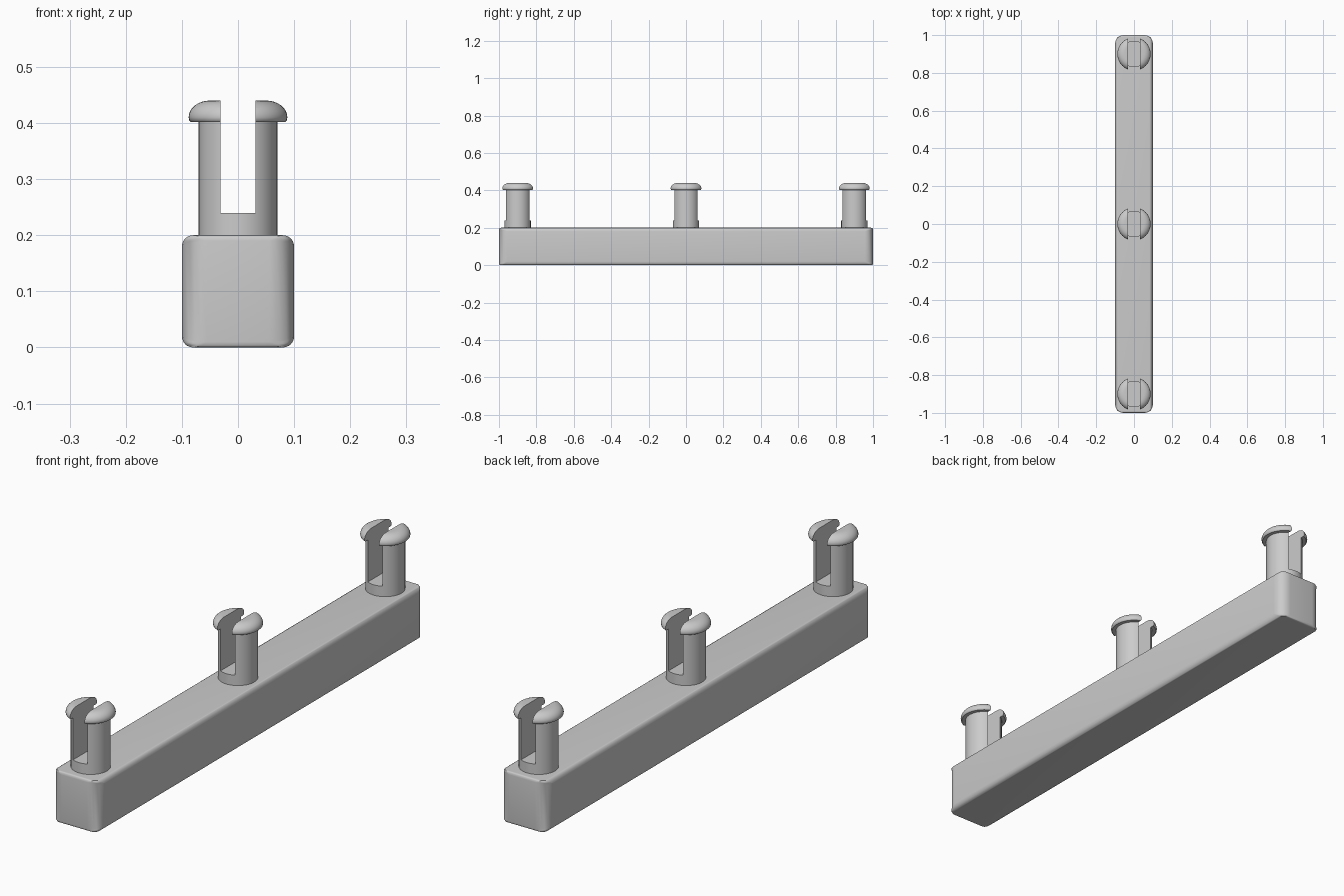
import bpy, bmesh, math

cube = bpy.data.objects.get("Cube")
if cube:
    bpy.data.objects.remove(cube)

grey = bpy.data.materials.new("light_grey")
grey.use_nodes = True
colour = (0.6, 0.6, 0.6, 1)
grey.diffuse_color = colour
grey.node_tree.nodes["Principled BSDF"].inputs["Base Color"].default_value = colour


def make_object(name, bm):
    bmesh.ops.recalc_face_normals(bm, faces=bm.faces)
    mesh = bpy.data.meshes.new(name)
    bm.to_mesh(mesh)
    bm.free()
    mesh.materials.append(grey)
    obj = bpy.data.objects.new(name, mesh)
    bpy.context.collection.objects.link(obj)
    return obj


def finish(obj):
    # apply the modifiers, then smooth everything but sharp edges
    bpy.ops.object.select_all(action='DESELECT')
    obj.select_set(True)
    bpy.context.view_layer.objects.active = obj
    for mod in list(obj.modifiers):
        bpy.ops.object.modifier_apply(modifier=mod.name)
    bpy.ops.object.shade_smooth_by_angle(angle=math.radians(35))


def box(name, size, centre):
    bm = bmesh.new()
    bmesh.ops.create_cube(bm, size=1)
    bmesh.ops.scale(bm, vec=size, verts=bm.verts)
    bmesh.ops.translate(bm, vec=centre, verts=bm.verts)
    return make_object(name, bm)


# Beam: wide rounding on upright edges, medium on long edges, small on end edges
beam = box("beam", (0.2, 2, 0.2), (0, 0, 0.1))
weights = beam.data.attributes.new("bevel_weight_edge", 'FLOAT', 'EDGE')
for edge in beam.data.edges:
    a, b = (beam.data.vertices[i].co for i in edge.vertices)
    d = b - a
    weights.data[edge.index].value = 1 if abs(d.z) > 0.1 else 0.44 if abs(d.y) > 0.1 else 0.22
bevel = beam.modifiers.new("rounding", 'BEVEL')
bevel.limit_method = 'WEIGHT'
bevel.width = 0.045
bevel.segments = 6
finish(beam)

# Peg profile: straight shank, overhanging lip, domed head with a flat top
profile = [(0, 0.19), (0.07, 0.19), (0.07, 0.402), (0.084, 0.402), (0.087, 0.405)]
for i in range(9):
    t = math.pi / 2 * i / 8
    profile.append((0.05 + 0.038 * math.cos(t), 0.41 + 0.03 * math.sin(t)))
profile.append((0, 0.44))


def peg(name, y):
    bm = bmesh.new()
    verts = [bm.verts.new((r, 0, z)) for r, z in profile]
    edges = [bm.edges.new(pair) for pair in zip(verts, verts[1:])]
    bmesh.ops.spin(bm, geom=verts + edges, cent=(0, 0, 0), axis=(0, 0, 1),
                   angle=2 * math.pi, steps=48)
    bmesh.ops.remove_doubles(bm, verts=bm.verts, dist=0.0001)
    bmesh.ops.translate(bm, vec=(0, y, 0), verts=bm.verts)
    obj = make_object(name, bm)
    # Slot splitting the peg into two prongs
    cutter = box("slot_cutter", (0.062, 0.3, 0.4), (0, y, 0.44))
    cut = obj.modifiers.new("slot", 'BOOLEAN')
    cut.operation = 'DIFFERENCE'
    cut.solver = 'EXACT'
    cut.object = cutter
    finish(obj)
    bpy.data.objects.remove(cutter)


for name, y in (("front_peg", -0.9), ("middle_peg", 0), ("back_peg", 0.9)):
    peg(name, y)
